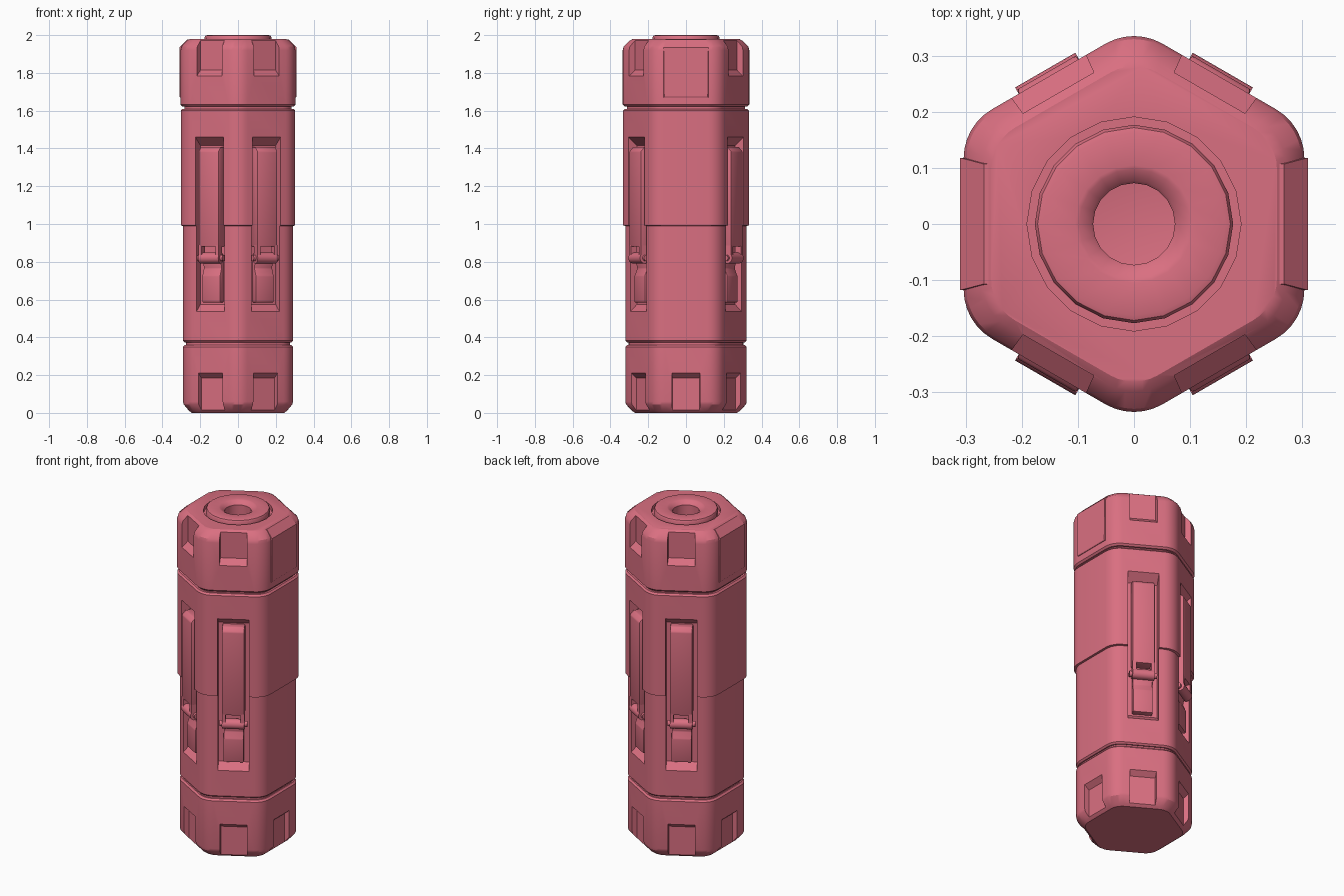
import bpy, bmesh
from math import sin, cos, radians, pi
from mathutils import Matrix

if "Cube" in bpy.data.objects:
    bpy.data.objects.remove(bpy.data.objects["Cube"])

mat = bpy.data.materials.new("rose_paint")
mat.diffuse_color = (0.70, 0.16, 0.22, 1)
mat.use_nodes = True
mat.node_tree.nodes["Principled BSDF"].inputs["Base Color"].default_value = mat.diffuse_color


def finish(name, bm, angle=0, cutter=False):
    bmesh.ops.recalc_face_normals(bm, faces=bm.faces)
    bmesh.ops.rotate(bm, verts=bm.verts, matrix=Matrix.Rotation(radians(angle), 3, 'Z'))
    me = bpy.data.meshes.new(name)
    bm.to_mesh(me)
    bm.free()
    ob = bpy.data.objects.new(name, me)
    bpy.context.collection.objects.link(ob)
    ob.hide_render = cutter
    if not cutter:
        me.materials.append(mat)
    return ob


def hex_loft(name, levels, seg=6):
    """Stack of rounded hexagons, one per (z, apothem), flats facing +-x."""
    bm = bmesh.new()
    rings = []
    for z, a in levels:
        r = a / 3
        d = (a - r) / cos(pi / 6)
        ring = []
        for k in range(6):
            c = radians(30 + 60 * k)
            for i in range(seg + 1):
                t = c + radians(-30 + 60 * i / seg)
                ring.append(bm.verts.new((d * cos(c) + r * cos(t), d * sin(c) + r * sin(t), z)))
        rings.append(ring)
    n = len(rings[0])
    for lo, hi in zip(rings, rings[1:]):
        for i in range(n):
            j = (i + 1) % n
            bm.faces.new((lo[i], lo[j], hi[j], hi[i]))
    bm.faces.new(rings[0][::-1])
    bm.faces.new(rings[-1])
    return finish(name, bm)


def frustum(name, angle, inner, outer, cutter=False):
    """Block facing outward; inner/outer = (radial, half width, z low, z high)."""
    bm = bmesh.new()
    for x, w, lo, hi in (inner, outer):
        for y in (-w, w):
            for z in (lo, hi):
                bm.verts.new((x, y, z))
    bmesh.ops.convex_hull(bm, input=bm.verts)
    bmesh.ops.dissolve_limit(bm, angle_limit=0.01, verts=bm.verts, edges=bm.edges)
    return finish(name, bm, angle, cutter)


def side_profile(name, angle, pts, y0, y1, bevel=0.0):
    """Profile in (radial, z) extruded sideways from y0 to y1."""
    bm = bmesh.new()
    f = bm.faces.new([bm.verts.new((x, y0, z)) for x, z in pts])
    new = bmesh.ops.extrude_face_region(bm, geom=[f])["geom"]
    bmesh.ops.translate(bm, vec=(0, y1 - y0, 0),
                        verts=[v for v in new if isinstance(v, bmesh.types.BMVert)])
    bmesh.ops.recalc_face_normals(bm, faces=bm.faces)
    if bevel:
        bmesh.ops.bevel(bm, geom=bm.edges[:], offset=bevel, segments=2, profile=0.5, affect='EDGES')
    return finish(name, bm, angle)


def rod(name, angle, x, z, r, half):
    bm = bmesh.new()
    m = Matrix.Translation((x, 0, z)) @ Matrix.Rotation(pi / 2, 4, 'X')
    bmesh.ops.create_cone(bm, cap_ends=True, segments=20, radius1=r, radius2=r, depth=2 * half, matrix=m)
    return finish(name, bm, angle)


def lathe(name, pts, seg, cutter=False):
    bm = bmesh.new()
    vs = [bm.verts.new((r, 0, z)) for r, z in pts]
    es = [bm.edges.new(p) for p in zip(vs, vs[1:])]
    bmesh.ops.spin(bm, geom=vs + es, cent=(0, 0, 0), axis=(0, 0, 1), angle=2 * pi, steps=seg)
    bmesh.ops.remove_doubles(bm, verts=bm.verts, dist=1e-5)
    return finish(name, bm, 0, cutter)


def cut(target, cutters):
    bpy.context.view_layer.objects.active = target
    for c in cutters:
        mod = target.modifiers.new("cut", 'BOOLEAN')
        mod.operation, mod.solver, mod.object = 'DIFFERENCE', 'EXACT', c
        bpy.ops.object.modifier_apply(modifier=mod.name)
        bpy.data.objects.remove(c)


latch_sides = (60, 120, 240, 300)

# Bottom cap with six notches
bottom = hex_loft("bottom_cap", [(0, .245), (.012, .26), (.045, .288), (.06, .291), (.35, .291), (.36, .282)])
cut(bottom, [frustum("notch", k * 60, (.262, .072, -.1, .185), (.33, .078, -.1, .245), True) for k in range(6)])

# Main body, wider in its upper half, with four latch recesses
body = hex_loft("main_body", [(.373, .282), (.382, .291), (.99, .291), (.992, .303), (1.6, .303), (1.61, .294)])
cut(body, [frustum("recess", a, (.25, .085, .575, 1.415), (.35, .087, .48, 1.50), True) for a in latch_sides])

# Thin necks seen in the seams
hex_loft("lower_neck", [(.34, .275), (.39, .275)])
hex_loft("upper_neck", [(1.59, .283), (1.64, .283)])

# Top cap with four notches and a round socket
top = hex_loft("top_cap", [(1.622, .294), (1.632, .304), (1.92, .304), (1.94, .299), (1.97, .271), (1.98, .255)])
cut(top, [frustum("notch", a, (.27, .073, 1.815, 2.1), (.34, .08, 1.75, 2.1), True) for a in latch_sides])
cut(top, [lathe("socket", [(0, 1.85), (.191, 1.85), (.191, 2.1), (0, 2.1)], 20, True)])
lathe("top_ring", [(.2, 1.955), (.177, 1.955), (.177, 1.988), (.172, 1.997), (.163, 2.0), (.105, 2.0),
                   (.098, 1.998), (.078, 1.985), (.073, 1.978), (.073, 1.90), (0, 1.89)], 20)

# Raised panels on the left and right of the top cap
for a in (0, 180):
    bm = bmesh.new()
    for s in (-1, 1):
        for x, y, z in ((.28, .118, 1.67), (.307, .118, 1.67), (.31, .115, 1.675), (.31, .118, 1.935),
                        (.28, .118, 1.935), (.268, .107, 1.977), (.24, .107, 1.977)):
            bm.verts.new((x, s * y, z))
    bmesh.ops.convex_hull(bm, input=bm.verts)
    finish("top_panel", bm, a)

# Latches: lever bar, two arms, hinge barrel, pin and lower clip
for a in latch_sides:
    side_profile("latch_bar", a, [(.245, .88), (.312, .88), (.312, 1.385), (.29, 1.408), (.245, 1.408)],
                 -.062, .062, .006)
    for s in (-1, 1):
        side_profile("latch_arm", a, [(.275, .81), (.312, .82), (.312, .89), (.275, .89)],
                     *sorted((s * .062, s * .042)))
    rod("hinge_barrel", a, .288, .82, .029, .062)
    rod("hinge_pin", a, .284, .82, .017, .077)
    side_profile("latch_clip", a, [(.245, .585), (.284, .585), (.284, .725), (.268, .765), (.28, .82), (.245, .82)],
                 -.055, .055, .004)

# Smooth shading with sharp edges kept
for ob in bpy.data.objects:
    bpy.ops.object.select_all(action='DESELECT')
    ob.select_set(True)
    bpy.context.view_layer.objects.active = ob
    bpy.ops.object.shade_smooth_by_angle(angle=radians(30))
